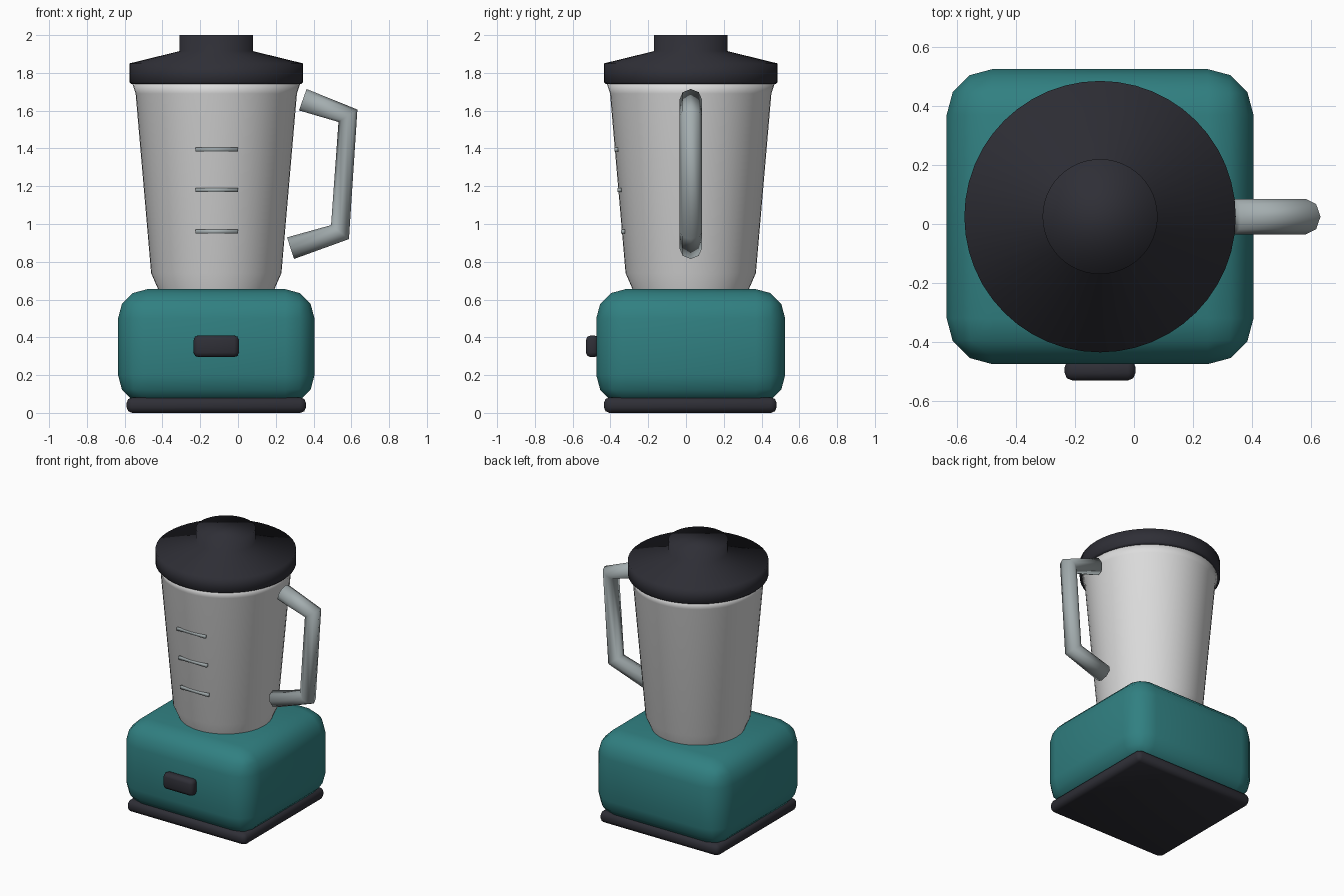
import bpy, bmesh, math
from mathutils import Vector

if "Cube" in bpy.data.objects:
    bpy.data.objects.remove(bpy.data.objects["Cube"])

CX, CY = -0.115, 0.025   # vertical axis of the blender


def material(name, rgb):
    m = bpy.data.materials.new(name)
    m.diffuse_color = (*rgb, 1)
    m.use_nodes = True
    m.node_tree.nodes["Principled BSDF"].inputs["Base Color"].default_value = m.diffuse_color
    return m


TEAL = material("teal", (0.03, 0.215, 0.22))
BLACK = material("soft black", (0.028, 0.028, 0.037))
JAR = material("light grey", (0.72, 0.72, 0.72))
STEEL = material("blue grey", (0.37, 0.42, 0.43))


def finish(bm, name, mat):
    bmesh.ops.recalc_face_normals(bm, faces=bm.faces[:])
    me = bpy.data.meshes.new(name)
    bm.to_mesh(me)
    bm.free()
    me.materials.append(mat)
    for p in me.polygons:
        p.use_smooth = True
    ob = bpy.data.objects.new(name, me)
    bpy.context.collection.objects.link(ob)
    return ob


def box(name, lo, hi, mat, bevel=0.0, segments=2):
    bm = bmesh.new()
    bmesh.ops.create_cube(bm, size=1)
    for v in bm.verts:
        v.co = [a + (c + 0.5) * (b - a) for a, b, c in zip(lo, hi, v.co)]
    if bevel:
        bmesh.ops.bevel(bm, geom=bm.edges[:], offset=bevel, segments=segments,
                        profile=0.5, affect='EDGES')
    return finish(bm, name, mat)


def skin(name, rings, mat):
    """Join rings of points with quads and cap both ends."""
    bm = bmesh.new()
    loops = [[bm.verts.new(p) for p in r] for r in rings]
    n = len(loops[0])
    for a, b in zip(loops, loops[1:]):
        for i in range(n):
            j = (i + 1) % n
            bm.faces.new((a[i], a[j], b[j], b[i]))
    bm.faces.new(loops[0][::-1])
    bm.faces.new(loops[-1])
    return finish(bm, name, mat)


def lathe(name, profile, mat, n=48):
    turn = [2 * math.pi * i / n for i in range(n)]
    return skin(name, [[(CX + r * math.cos(t), CY + r * math.sin(t), z)
                        for t in turn] for r, z in profile], mat)


def tube(name, path, radius, mat, n=8):
    """Tube in the xz plane with rings on the bisecting planes."""
    pts = [Vector(p) for p in path]
    rings = []
    for i, p in enumerate(pts):
        d = Vector((0, 0))
        if i > 0:
            d += (p - pts[i - 1]).normalized()
        if i < len(pts) - 1:
            d += (pts[i + 1] - p).normalized()
        d.normalize()
        side = Vector((-d.y, d.x)) * radius
        ring = []
        for k in range(n):
            t = 2 * math.pi * k / n
            q = p + side * math.cos(t)
            ring.append((q.x, CY + radius * math.sin(t), q.y))
        rings.append(ring)
    return skin(name, rings, mat)


# motor base, foot plate and switch
box("motor_base", (-0.635, -0.475, 0.045), (0.405, 0.525, 0.655), TEAL, 0.155, 3)
box("foot_plate", (-0.59, -0.435, 0.003), (0.36, 0.48, 0.085), BLACK, 0.03)
bpy.data.objects["foot_plate"].location.z = -0.003
box("switch", (-0.235, -0.53, 0.295), (0.005, -0.46, 0.41), BLACK, 0.025)

# jar with tapered foot and flared rim
lathe("jar", [(0.305, 0.64), (0.308, 0.655), (0.345, 0.74),
              (0.427, 1.69), (0.445, 1.745)], JAR)

# lid with a round filler cap
lathe("lid", [(0.45, 1.74), (0.46, 1.75), (0.46, 1.85),
              (0.195, 1.915), (0.195, 2.0)], BLACK)

# handle
tube("handle", [(0.343, 1.658), (0.582, 1.573), (0.54, 0.957), (0.278, 0.872)],
     0.06, STEEL)

# measuring marks on the front of the jar
for i, z in enumerate((0.96, 1.18, 1.395)):
    y = CY - (0.345 + 0.082 * (z - 0.74) / 0.95)
    y -= 0.004 if i < 2 else 0.001
    box(f"measure_mark_{i + 1}", (-0.225, y, z - 0.01), (0.0, y + 0.02, z + 0.01), STEEL)
